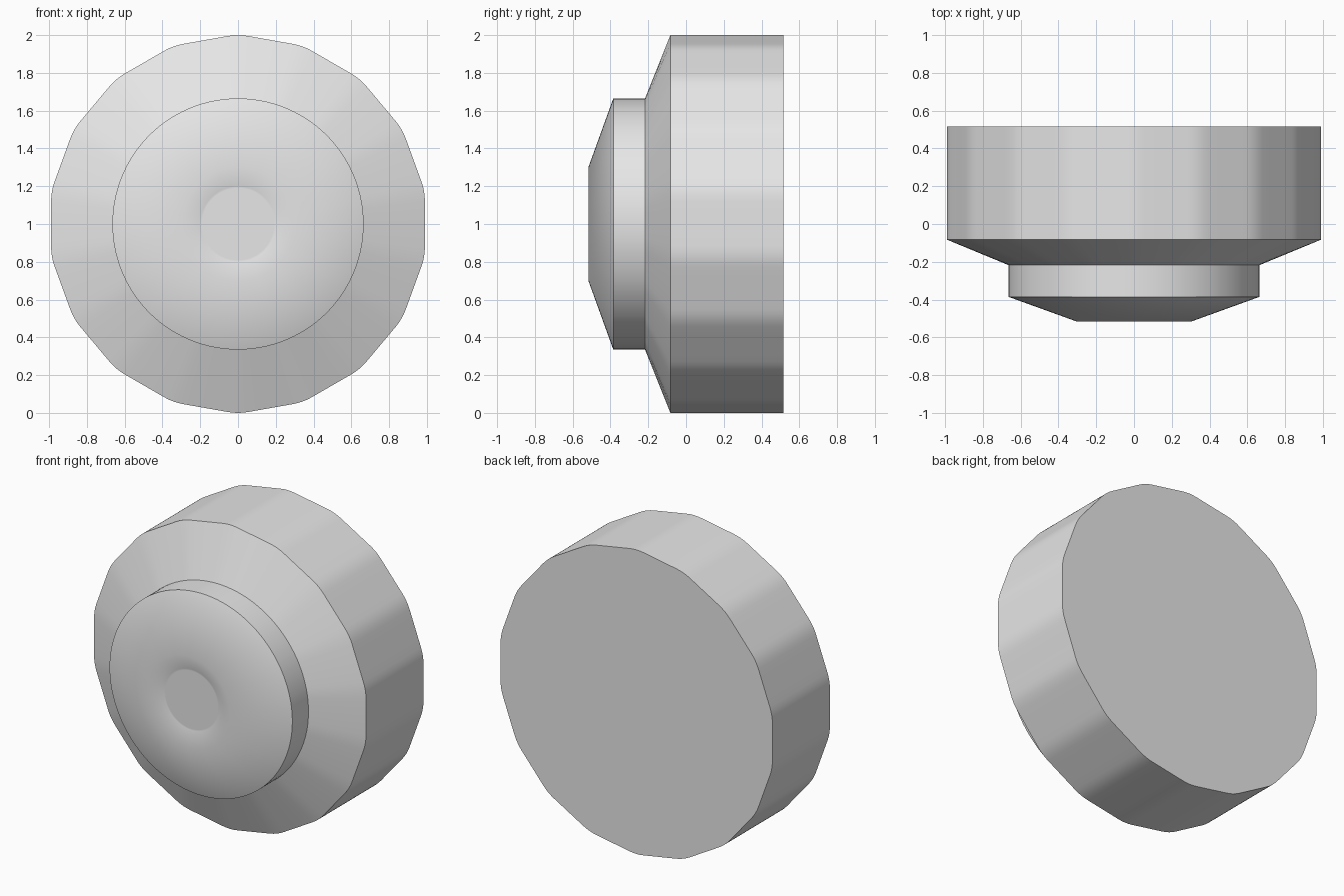
import bpy
import bmesh
from math import sin, cos, sqrt, radians

if "Cube" in bpy.data.objects:
    bpy.data.objects.remove(bpy.data.objects["Cube"], do_unlink=True)

SIDES = 18
SECTOR = 360 / SIDES
APOTHEM = 0.9894      # centre to flat side
CORNER_RADIUS = 0.305  # rounding of each corner
CORNER_SPAN = 3.1      # half angle of the rounded corner, degrees

# Angles inside one sector, starting on a corner: dense on the rounding
OFFSETS = [-3.1, -1.55, 0, 1.55, 3.1, 6.5, 10, 13.5]
ANGLES = [(k * SECTOR + o + 90, o) for k in range(SIDES) for o in OFFSETS]

grey = bpy.data.materials.new("light_grey")
grey.use_nodes = True
grey.diffuse_color = (0.8, 0.8, 0.8, 1)
grey.node_tree.nodes["Principled BSDF"].inputs["Base Color"].default_value = (0.8, 0.8, 0.8, 1)


def polygon_radius(offset):
    """Outline radius of the rounded polygon at an offset from a corner."""
    if abs(offset) <= CORNER_SPAN:
        t, c = radians(offset), 1 - CORNER_RADIUS
        return c * cos(t) + sqrt(CORNER_RADIUS ** 2 - (c * sin(t)) ** 2)
    return APOTHEM / cos(radians(SECTOR / 2 - offset))


def loft(name, rings, cap_back=False, cap_front=False):
    """Bridge rings of (y, radius) from back to front; radius None = polygon."""
    bm = bmesh.new()
    loops = []
    for y, radius in rings:
        loop = []
        for angle, offset in ANGLES:
            r = radius or polygon_radius(offset)
            a = radians(angle)
            loop.append(bm.verts.new((r * cos(a), y, 1 + r * sin(a))))
        loops.append(loop)
    n = len(ANGLES)
    for back, front in zip(loops, loops[1:]):
        for i in range(n):
            j = (i + 1) % n
            bm.faces.new((back[i], back[j], front[j], front[i]))
    if cap_back:
        bm.faces.new(loops[0][::-1])
    if cap_front:
        bm.faces.new(loops[-1])
    mesh = bpy.data.meshes.new(name)
    bm.to_mesh(mesh)
    bm.free()
    mesh.materials.append(grey)
    obj = bpy.data.objects.new(name, mesh)
    bpy.context.collection.objects.link(obj)
    bpy.ops.object.select_all(action="DESELECT")
    obj.select_set(True)
    bpy.context.view_layer.objects.active = obj
    bpy.ops.object.shade_smooth_by_angle(angle=radians(50))
    return obj


# Faceted base with a tapered shoulder
loft("base", [(0.515, None), (-0.083, None), (-0.217, 0.665)], cap_back=True)

# Round knob with a chamfered face and a shallow dished centre
loft("knob", [(-0.217, 0.665), (-0.385, 0.665), (-0.517, 0.3),
              (-0.48, 0.2), (-0.48, 0.19)], cap_front=True)
